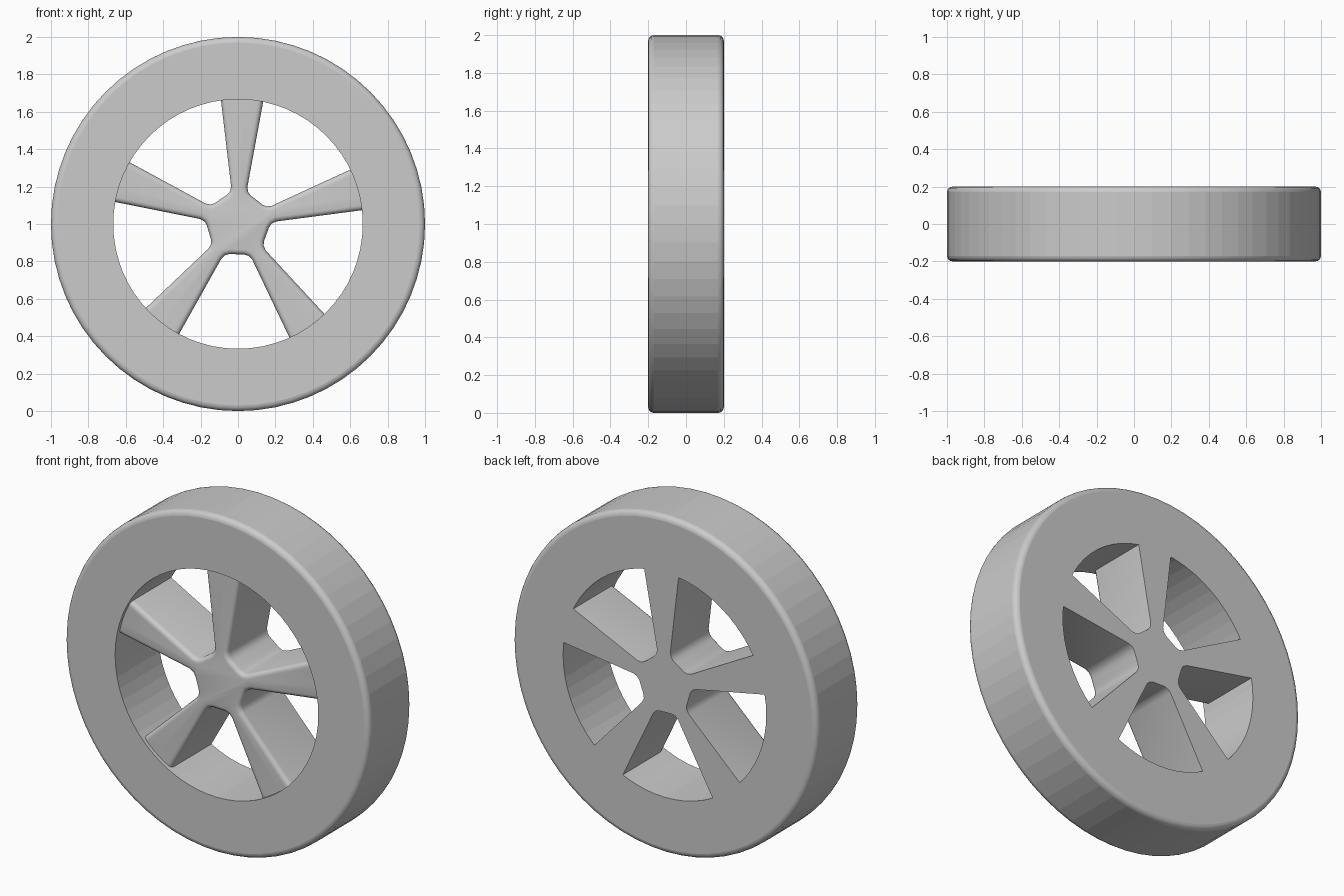
import bpy, bmesh, math

if "Cube" in bpy.data.objects:
    bpy.data.objects.remove(bpy.data.objects["Cube"])

SEG = 64
CENTRE_Z = 1.0


def finish(bm, name):
    bmesh.ops.recalc_face_normals(bm, faces=bm.faces[:])
    me = bpy.data.meshes.new(name)
    bm.to_mesh(me)
    bm.free()
    ob = bpy.data.objects.new(name, me)
    bpy.context.collection.objects.link(ob)
    ob.location.z = CENTRE_Z
    return ob


def smooth(ob, degrees):
    bpy.ops.object.select_all(action='DESELECT')
    ob.select_set(True)
    bpy.context.view_layer.objects.active = ob
    bpy.ops.object.shade_smooth_by_angle(angle=math.radians(degrees))


# Rim: (radius, y) profile with rounded outer edges, swept around the axle
b = 0.03
front = [(1 - b + b * math.sin(i * math.pi / 8), -0.2 + b - b * math.cos(i * math.pi / 8))
         for i in range(5)]
profile = [(0.667, -0.2)] + front + [(r, -y) for r, y in reversed(front)] + [(0.667, 0.2)]
bm = bmesh.new()
rings = []
for s in range(SEG):
    a = 2 * math.pi * s / SEG
    rings.append([bm.verts.new((r * math.cos(a), y, r * math.sin(a))) for r, y in profile])
n = len(profile)
for s in range(SEG):
    p, q = rings[s], rings[(s + 1) % SEG]
    for i in range(n):
        j = (i + 1) % n
        f = bm.faces.new((p[i], p[j], q[j], q[i]))
        # tread and bore stay faceted, rounded shoulders are smooth
        f.smooth = 1 <= i <= 4 or 6 <= i <= 9
finish(bm, "rim")

# Spokes and hub: one star-shaped outline, extruded through the wheel
R = 0.668
half = math.degrees(math.asin(0.113 / R))
hub_side = [(0.163, 30), (0.167, 22), (0.18, 15.5), (0.205, 12.3)]
arc = [(R, -half + half * i / 3) for i in range(7)]
unit = ([(r, -d) for r, d in hub_side] + arc + [(r, d) for r, d in reversed(hub_side)])
outline = []
for k in range(5):
    for r, d in unit:
        a = math.radians(88.1 + 72 * k + d)
        outline.append((r * math.cos(a), r * math.sin(a)))

bm = bmesh.new()
FRONT, BACK = -0.178, 0.2
fv = [bm.verts.new((x, FRONT, z)) for x, z in outline]
bv = [bm.verts.new((x, BACK, z)) for x, z in outline]
bm.faces.new(fv)
bm.faces.new(bv[::-1])
m = len(outline)
for i in range(m):
    j = (i + 1) % m
    bm.faces.new((fv[i], bv[i], bv[j], fv[j]))
bmesh.ops.recalc_face_normals(bm, faces=bm.faces[:])


def at_rim(v):
    return math.hypot(v.co.x, v.co.z) > R - 0.002


# Round the front edges except where the spokes meet the rim
edges = [e for e in bm.edges
         if all(v.co.y < 0 for v in e.verts) and not all(at_rim(v) for v in e.verts)]
bmesh.ops.bevel(bm, geom=edges, offset=0.026, offset_type='OFFSET', segments=4,
                profile=0.5, affect='EDGES', clamp_overlap=True)
smooth(finish(bm, "spokes_and_hub"), 35)
